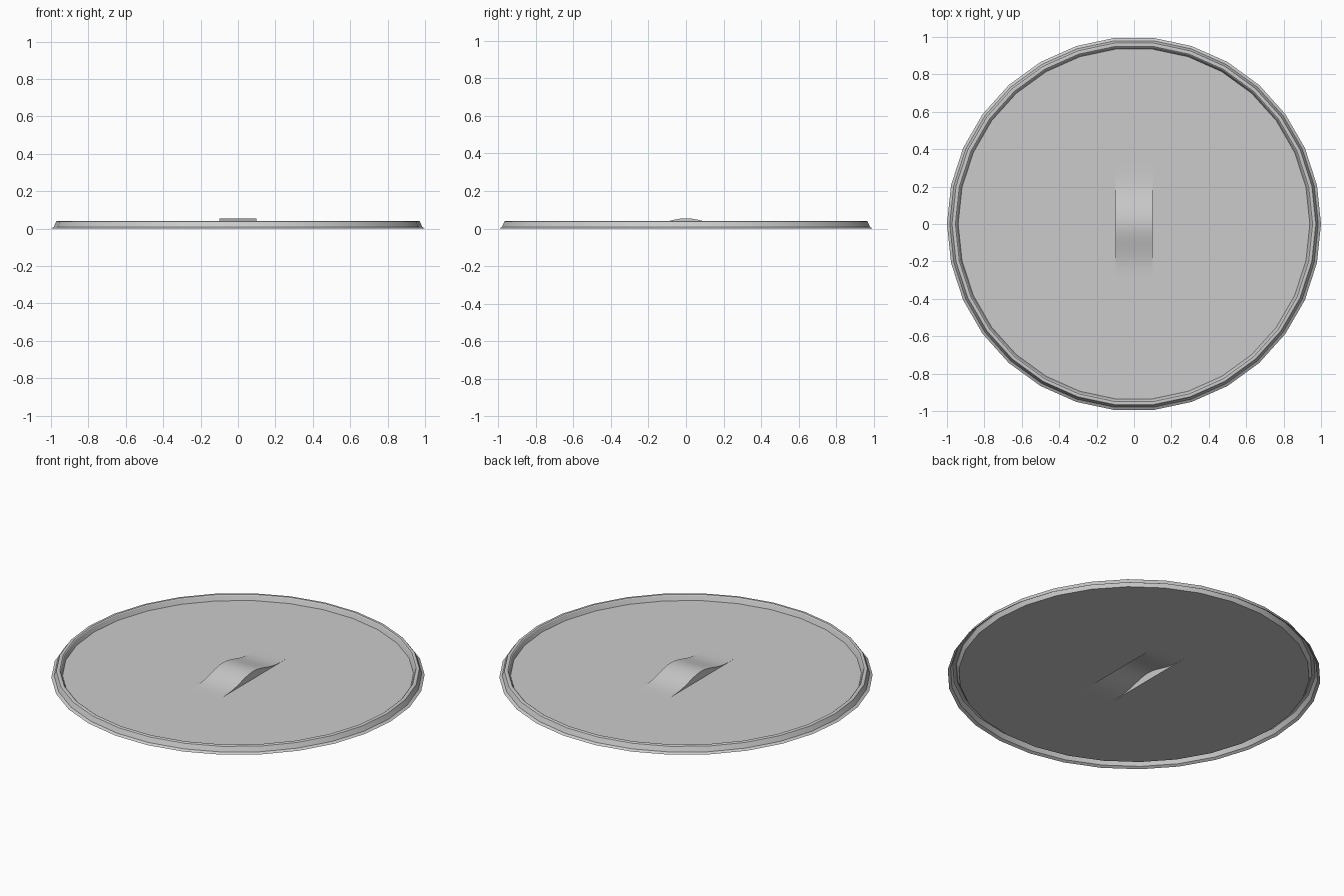
import bpy, bmesh
from math import cos, sin, pi, radians

if "Cube" in bpy.data.objects:
    bpy.data.objects.remove(bpy.data.objects["Cube"])

SIDES = 30
DISC_Z = 0.01
TAB_HALF = 0.35      # half length of the raised tab
TAB_RISE = 0.045

# rim profile (radius, height), from the outer lip over the ridge to the disc
RIM = [(1.0, 0.0), (0.985, 0.009), (0.973, 0.037), (0.968, 0.04),
       (0.955, 0.04), (0.95, 0.036), (0.94, DISC_Z)]

bm = bmesh.new()

# rim rings
rings = [[bm.verts.new((r * cos(2 * pi * k / SIDES), r * sin(2 * pi * k / SIDES), z))
          for k in range(SIDES)] for r, z in RIM]
for a, b in zip(rings, rings[1:]):
    for k in range(SIDES):
        n = (k + 1) % SIDES
        bm.faces.new((a[k], a[n], b[n], b[k]))
edge = rings[-1]

# centre strip, swelling into the raised tab
half_w = RIM[-1][0] * cos(radians(84))
STEPS = 20
ys = [-TAB_HALF + 2 * TAB_HALF * i / STEPS for i in range(STEPS + 1)]


def tab_height(y):
    return DISC_Z + TAB_RISE * ((1 + cos(pi * y / TAB_HALF)) / 2) ** 2.3


right = [bm.verts.new((half_w, y, tab_height(y))) for y in ys]
left = [bm.verts.new((-half_w, y, tab_height(y))) for y in ys]
strip_r = [edge[-7]] + right + [edge[7]]
strip_l = [edge[-8]] + left + [edge[8]]
for i in range(len(strip_r) - 1):
    bm.faces.new((strip_l[i], strip_r[i], strip_r[i + 1], strip_l[i + 1]))

# flat disc on either side of the strip
bm.faces.new([edge[k] for k in range(-7, 8)] + [right[-1], right[0]])
bm.faces.new([edge[k] for k in range(8, 23)] + [left[0], left[-1]])

# tab side walls
bm.faces.new(right)
bm.faces.new(left[::-1])

bmesh.ops.recalc_face_normals(bm, faces=bm.faces)
top = max(bm.faces, key=lambda f: f.calc_area())
if top.normal.z < 0:
    bmesh.ops.reverse_faces(bm, faces=bm.faces)

mesh = bpy.data.meshes.new("lid")
bm.to_mesh(mesh)
bm.free()
lid = bpy.data.objects.new("lid", mesh)
bpy.context.collection.objects.link(lid)
bpy.context.view_layer.objects.active = lid
lid.select_set(True)
bpy.ops.object.shade_smooth_by_angle(angle=radians(30))
